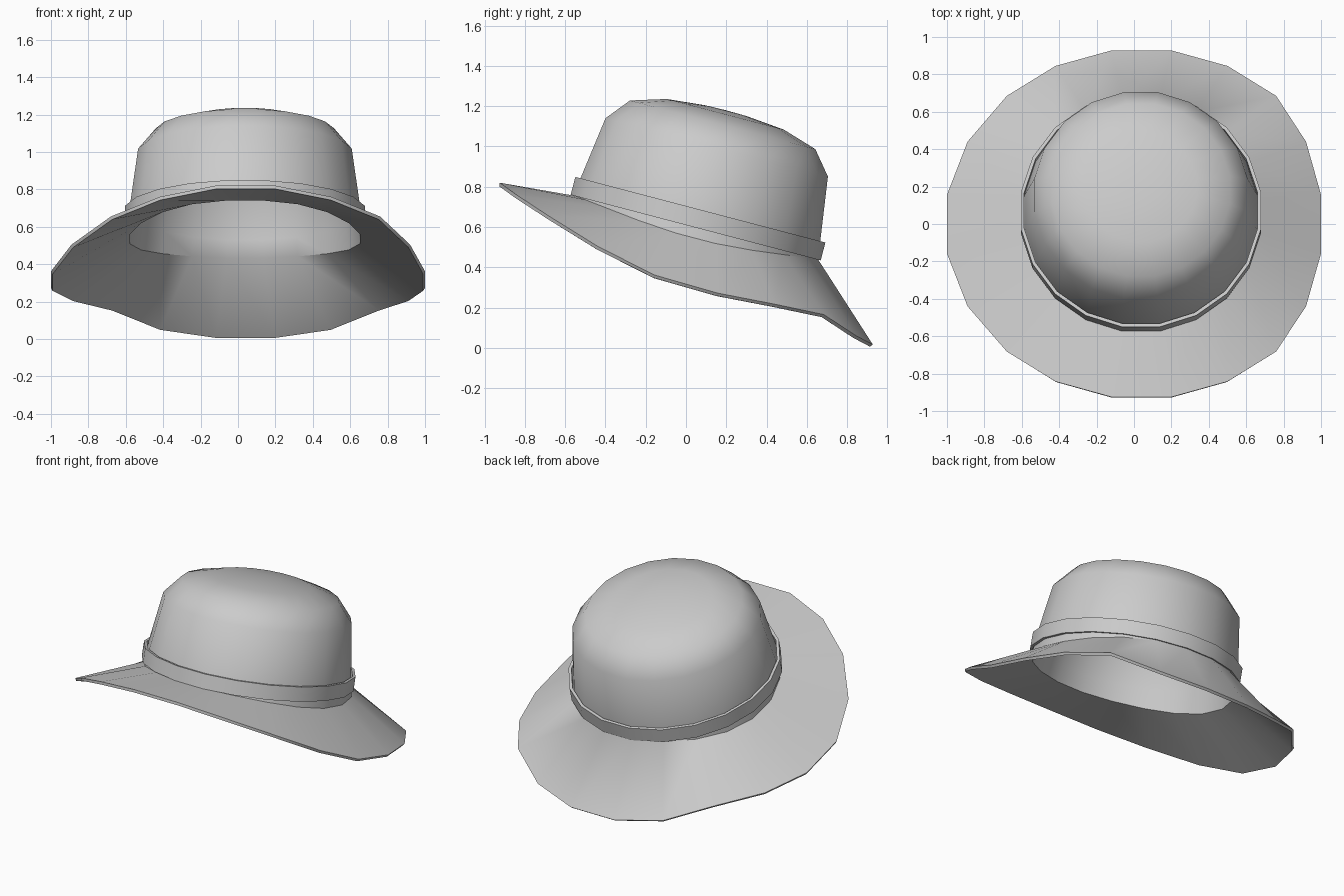
import bpy, bmesh, math
from mathutils import Vector, Matrix

if "Cube" in bpy.data.objects:
    bpy.data.objects.remove(bpy.data.objects["Cube"])

N = 20                                   # sides of every ring
ANG = [math.radians(9 + 18 * k) for k in range(N)]
TILT = Matrix.Translation((0.037, 0.048, 0.597)) @ Matrix.Rotation(math.radians(-14.7), 4, 'X')


def ring(r, h):
    """Ring of points in the tilted frame of the crown, r measured to the flats."""
    R = r / math.cos(math.radians(9))
    return [TILT @ Vector((R * math.cos(a), R * math.sin(a), h)) for a in ANG]


def build(name, rings, cap=None, close=False, thick=0.0):
    bm = bmesh.new()
    vs = [[bm.verts.new(p) for p in r] for r in rings]
    pairs = list(zip(vs, vs[1:])) + ([(vs[-1], vs[0])] if close else [])
    for a, b in pairs:
        for i in range(N):
            j = (i + 1) % N
            bm.faces.new((a[i], a[j], b[j], b[i]))
    if cap is not None:
        top = bm.verts.new(cap)
        for i in range(N):
            bm.faces.new((vs[-1][i], vs[-1][(i + 1) % N], top))
    if close:
        bmesh.ops.recalc_face_normals(bm, faces=bm.faces)
    me = bpy.data.meshes.new(name)
    bm.to_mesh(me)
    bm.free()
    ob = bpy.data.objects.new(name, me)
    bpy.context.collection.objects.link(ob)
    bpy.ops.object.select_all(action='DESELECT')
    ob.select_set(True)
    bpy.context.view_layer.objects.active = ob
    if thick:
        m = ob.modifiers.new("shell", 'SOLIDIFY')
        m.thickness = thick
        m.offset = -1
        bpy.ops.object.modifier_apply(modifier=m.name)
    bpy.ops.object.shade_smooth_by_angle(angle=math.radians(40))
    return ob


# Brim edge: (half width, y, z) from front to back, mirrored in x
EDGE = [(0.16, -0.925, 0.82), (0.46, -0.842, 0.76), (0.72, -0.682, 0.655),
        (0.905, -0.44, 0.505), (1.0, -0.158, 0.362), (1.0, 0.156, 0.272),
        (0.905, 0.44, 0.217), (0.72, 0.685, 0.165), (0.46, 0.845, 0.06),
        (0.16, 0.928, 0.016)]
rim = []
for a in ANG:
    s = math.sin(a)
    idx = round((math.degrees(math.asin(s)) + 81) / 18)
    w, y, z = EDGE[idx]
    off = 0.0 if w == 1.0 else 0.015 if w > 0.9 else 0.04
    rim.append(Vector((math.copysign(w, math.cos(a)) + off, y, z)))

# Base of the crown dips at the sides where it joins the brim
base = [p - Vector((0, 0, 0.055 * abs(math.cos(a)) ** 3))
        for p, a in zip(ring(0.63, 0.0), ANG)]

# Crown and brim in one shell
build("crown_and_brim",
      [rim, base, ring(0.616, 0.09), ring(0.571, 0.412), ring(0.476, 0.528),
       ring(0.30, 0.582), ring(0.104, 0.60)],
      cap=TILT @ Vector((0, 0, 0.602)), thick=0.018)

# Hat band
build("hat_band",
      [ring(0.642, 0.0), ring(0.642, 0.092), ring(0.624, 0.092), ring(0.624, 0.0)],
      close=True)
